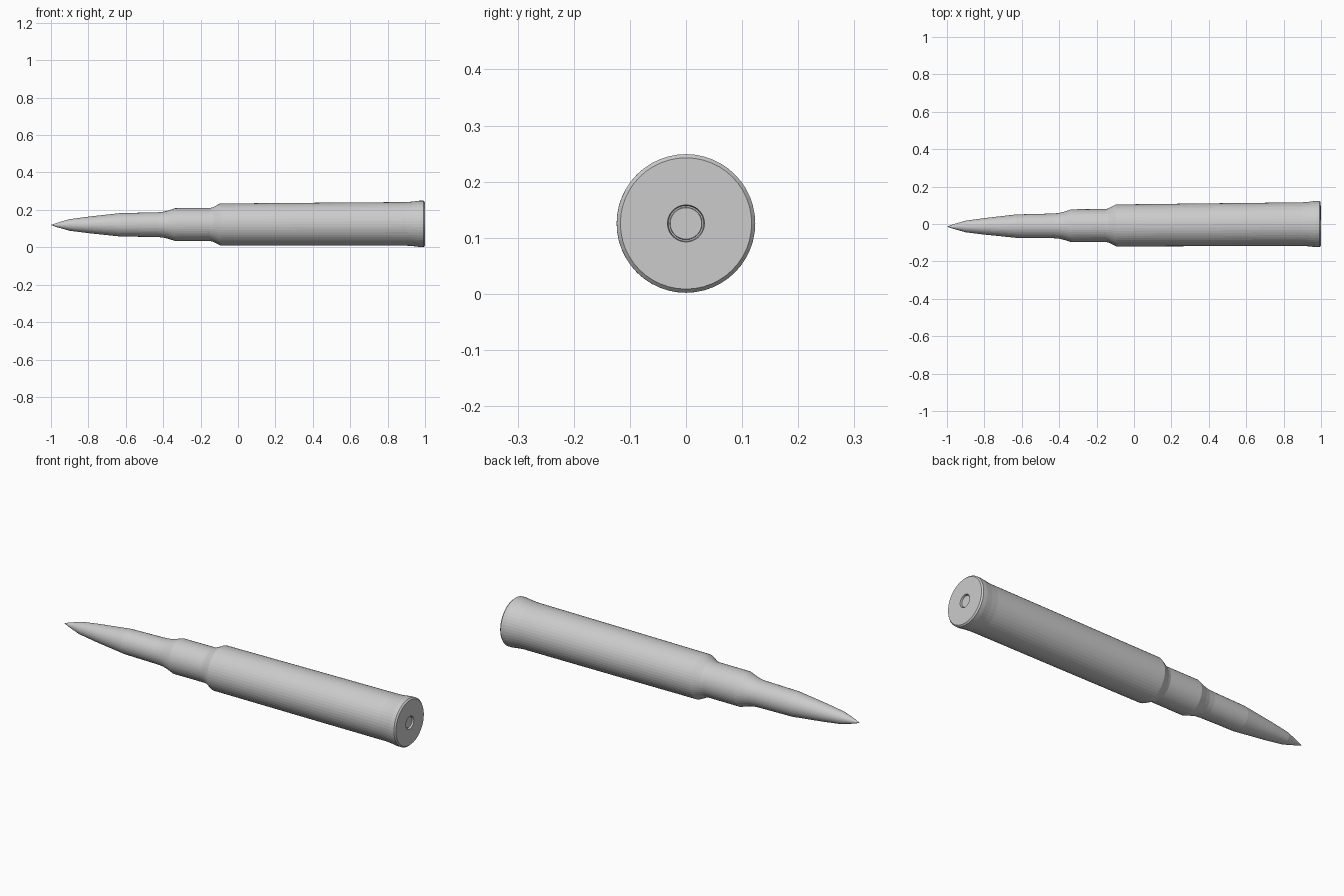
import bpy, bmesh, math
from mathutils import Vector, Matrix

if "Cube" in bpy.data.objects:
    bpy.data.objects.remove(bpy.data.objects["Cube"])

SIDES = 48
TIP = Vector((-1.0, -0.014, 0.119))
BASE = Vector((1.0, 0.0, 0.1255))

# The whole model leans very slightly, so its axis runs from TIP to BASE
axis = (BASE - TIP).normalized()
lean = Matrix.Translation((TIP + BASE) / 2) @ \
    Vector((1, 0, 0)).rotation_difference(axis).to_matrix().to_4x4()

grey = bpy.data.materials.new("plain grey")
grey.diffuse_color = (0.6, 0.6, 0.6, 1)
grey.use_nodes = True
grey.node_tree.nodes["Principled BSDF"].inputs["Base Color"].default_value = grey.diffuse_color


def lathe(name, profile):
    """Turn (x, radius) points round the axis; radius 0 closes to a point."""
    bm = bmesh.new()
    rings = []
    for x, r in profile:
        count = SIDES if r > 0 else 1
        rings.append([bm.verts.new((x, r * math.cos(2 * math.pi * i / count),
                                    r * math.sin(2 * math.pi * i / count)))
                      for i in range(count)])
    for a, b in zip(rings, rings[1:]):
        for i in range(SIDES):
            j = (i + 1) % SIDES
            quad = [a[i % len(a)], a[j % len(a)], b[j % len(b)], b[i % len(b)]]
            bm.faces.new(list(dict.fromkeys(quad)))
    bmesh.ops.recalc_face_normals(bm, faces=bm.faces)
    # Open shells: make the normals point away from the axis or outward end
    f = max(bm.faces, key=lambda f: f.calc_center_median().yz.length)
    c = f.calc_center_median()
    if f.normal.dot(Vector((c.x * 0.01, c.y, c.z))) < 0:
        bmesh.ops.reverse_faces(bm, faces=bm.faces)
    bm.transform(lean)
    mesh = bpy.data.meshes.new(name)
    bm.to_mesh(mesh)
    bm.free()
    mesh.materials.append(grey)
    obj = bpy.data.objects.new(name, mesh)
    bpy.context.collection.objects.link(obj)
    return obj


# Pointed front part
lathe("pointed_tip", [(-1.0, 0), (-0.97, 0.011), (-0.9, 0.031), (-0.8, 0.044),
                      (-0.63, 0.0625), (-0.43, 0.066), (-0.4, 0.069)])

# Stepped case with flared rim and a shallow recess in the base
lathe("case", [(-0.4, 0.069), (-0.375, 0.075), (-0.335, 0.088),
               (-0.15, 0.088), (-0.135, 0.092), (-0.095, 0.112),
               (0.4, 0.1145), (0.9, 0.1165), (0.935, 0.119),
               (0.97, 0.1235), (0.992, 0.1235), (0.999, 0.117),
               (0.999, 0.033), (0.988, 0.0315)])

# Small disc set in the base
lathe("base_disc", [(0.988, 0.0315), (0.988, 0.029), (0.992, 0.028), (0.992, 0)])

bpy.context.view_layer.update()
